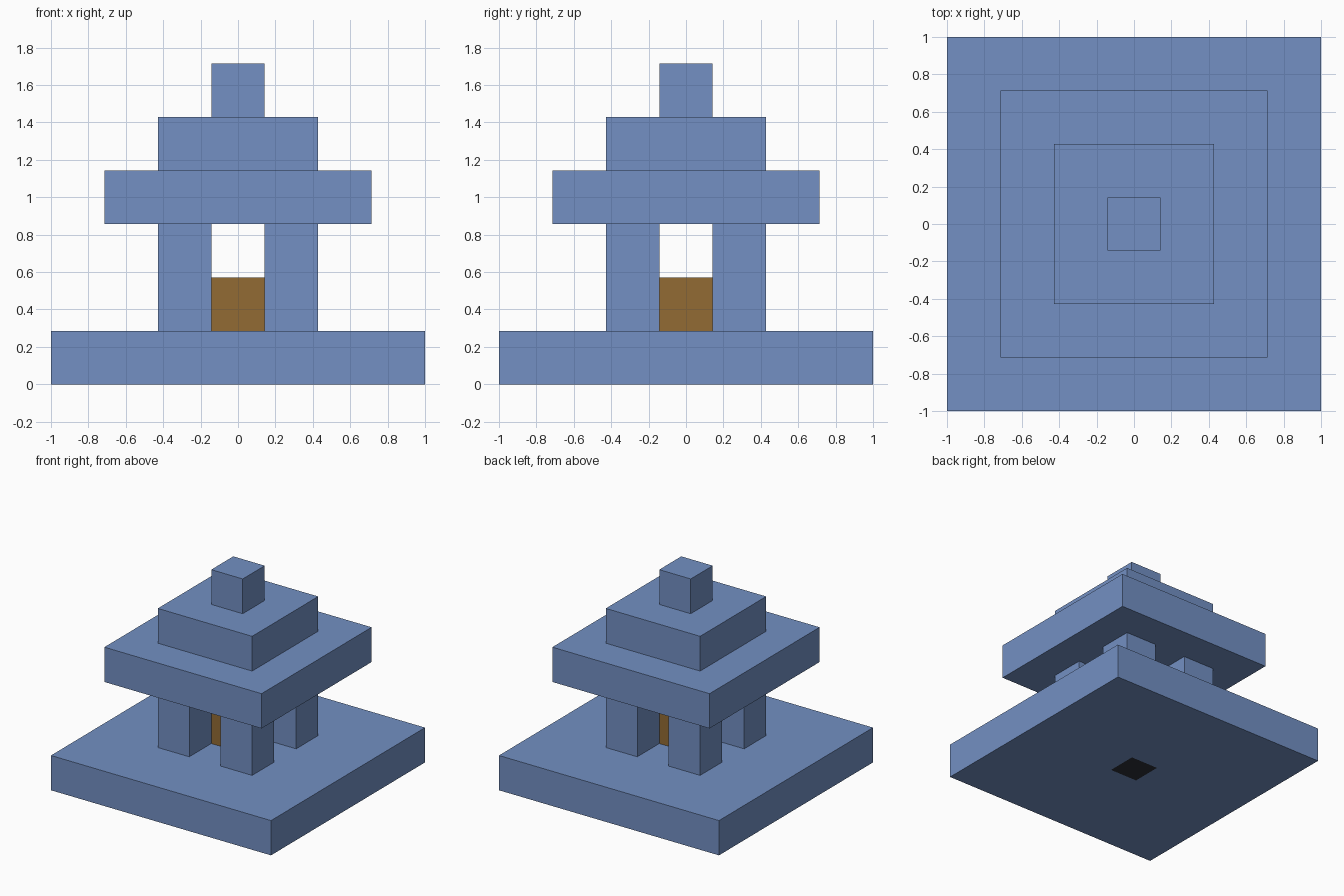
import bpy
import bmesh

default = bpy.data.objects.get("Cube")
if default:
    bpy.data.objects.remove(default, do_unlink=True)

U = 2 / 7  # one block


def material(name, rgb):
    """Flat material from display values 0-255, converted to linear."""
    lin = [((c / 255 + 0.055) / 1.055) ** 2.4 for c in rgb] + [1]
    mat = bpy.data.materials.new(name)
    mat.use_nodes = True
    mat.diffuse_color = lin
    mat.node_tree.nodes["Principled BSDF"].inputs["Base Color"].default_value = lin
    return mat


blue = material("blue", (115, 144, 195))
brown = material("brown", (146, 107, 52))
black = material("black", (44, 48, 56))


def block(name, mat, width, height, level, x=0, y=0):
    """Square block, sizes and position in block units, resting on level."""
    bpy.ops.mesh.primitive_cube_add(size=1, location=(x * U, y * U, (level + height / 2) * U))
    ob = bpy.context.object
    ob.name = name
    ob.scale = (width * U, width * U, height * U)
    bpy.ops.object.transform_apply(location=False, rotation=False, scale=True)
    ob.data.materials.append(mat)
    return ob


# Base slab with a small dark square set into its underside
base = block("base", blue, 7, 1, 0)
base.data.materials.append(black)
bm = bmesh.new()
bm.from_mesh(base.data)
bm.normal_update()
underside = min(bm.faces, key=lambda f: f.calc_center_median().z)
bmesh.ops.inset_region(bm, faces=[underside], thickness=1 - 0.125, use_even_offset=True)
underside.material_index = 1
bm.to_mesh(base.data)
bm.free()

# Four corner pillars
for side, x in (("left", 1), ("right", -1)):
    for end, y in (("front", -1), ("back", 1)):
        block(f"{end}_{side}_pillar", blue, 1, 2, 1, x, y)

# Central block between the pillars
block("centre_block", brown, 1, 1, 1)

# Stepped roof
block("lower_roof", blue, 5, 1, 3)
block("upper_roof", blue, 3, 1, 4)
block("finial", blue, 1, 1, 5)
